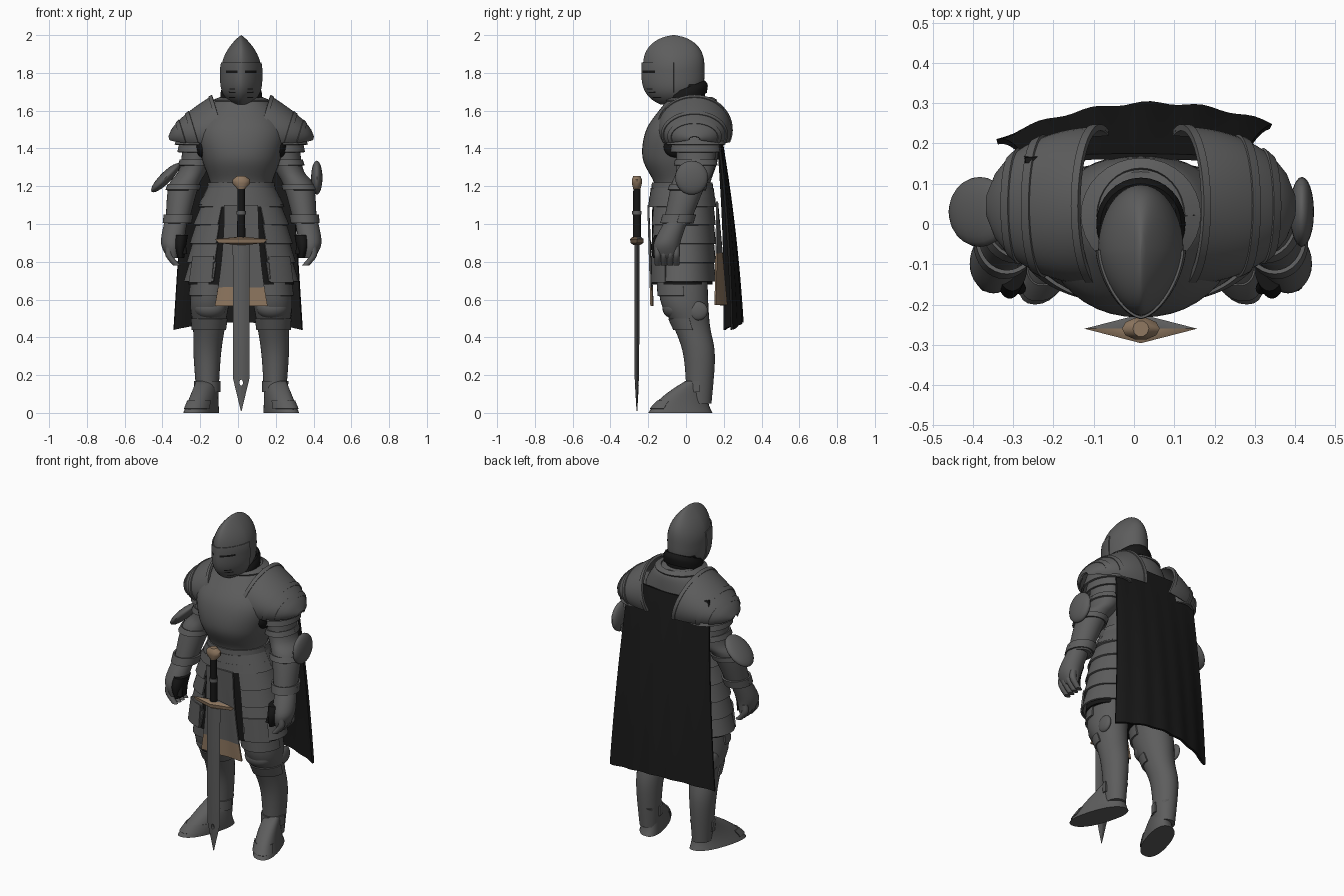
import bpy, bmesh
from math import sin, cos, pi, radians
from mathutils import Matrix, Vector

if "Cube" in bpy.data.objects:
    bpy.data.objects.remove(bpy.data.objects["Cube"])

MID = 0.017                  # the body's centre line
FULL, FRONT, OUTSIDE = (0, 360), (-180, 0), (-120, 120)
parts = []


def material(name, red, green, blue):
    mat = bpy.data.materials.new(name)
    mat.use_nodes = True
    mat.diffuse_color = (red, green, blue, 1)
    mat.node_tree.nodes["Principled BSDF"].inputs["Base Color"].default_value = mat.diffuse_color
    return mat


steel = material("steel", .11, .11, .11)
cloth = material("black cloth", .01, .01, .01)
mail = material("dark mail", .008, .008, .008)
tan = material("tan", .28, .19, .12)


def finish(name, bm, mats, thick=0, rule=None):
    """Turn a bmesh into a part; the rule picks a material from each face centre."""
    bmesh.ops.recalc_face_normals(bm, faces=bm.faces)
    if rule:
        for face in bm.faces:
            face.material_index = int(rule(face.calc_center_median()))
    mesh = bpy.data.meshes.new(name)
    bm.to_mesh(mesh)
    bm.free()
    for mat in mats:
        mesh.materials.append(mat)
    part = bpy.data.objects.new(name, mesh)
    bpy.context.collection.objects.link(part)
    if thick:
        plate = part.modifiers.new("plate", "SOLIDIFY")
        plate.thickness, plate.offset = thick, 0
    parts.append(part)
    return part


def smooth(keys, steps=6):
    """Smooth path through a few key rings, each (x, y, z, radius across, radius deep)."""
    keys = [Vector(key) for key in keys]
    keys = [keys[0], *keys, keys[-1]]
    path = []
    for before, a, b, after in zip(keys, keys[1:], keys[2:], keys[3:]):
        leave, arrive = (b - before) / 2, (after - a) / 2
        for i in range(steps):
            t = i / steps
            path.append(a + leave * t + ((b - a) * 3 - leave * 2 - arrive) * t ** 2
                        + ((a - b) * 2 + leave + arrive) * t ** 3)
    return path + [keys[-1]]


def power(value, exponent):
    return abs(value) ** exponent * (1 if value > 0 else -1)


def loft(name, rings, mats=(steel,), s=1, n=32, e=1, nose=None, arc=None,
         upright=False, tilt=0, skew=0, thick=0, rule=None):
    """Skin over oval rings; an arc in degrees leaves the skin open."""
    bm = bmesh.new()
    rows = []
    start, stop = arc or FULL
    count = n + 1 if arc else n
    for x, y, z, across, deep in rings:
        row = []
        for i in range(count):
            angle = radians(start + (stop - start) * i / n)
            bend = nose if nose and sin(angle) < 0 else e
            u, v = across * power(cos(angle), bend), deep * power(sin(angle), bend)
            if upright:
                point = (MID + s * (x + skew * v), y + u, z + v)
            else:
                point = (MID + s * (x + u + skew * v), y + v, z + tilt * v)
            row.append(bm.verts.new(point))
        rows.append(row)
    for row, following in zip(rows, rows[1:]):
        for i in range(n):
            j = (i + 1) % count
            bm.faces.new((row[i], row[j], following[j], following[i]))
    if not arc:
        bm.faces.new(rows[0])
        bm.faces.new(rows[-1])
    return finish(name, bm, mats, thick, rule)


def ring_at(path, z, scale):
    """Ring of a descending path at a height, scaled about its centre."""
    for a, b in zip(path, path[1:]):
        if b.z <= z <= a.z:
            ring = a + (b - a) * ((a.z - z) / (a.z - b.z))
            return (*ring[:3], ring[3] * scale, ring[4] * scale)


def band(name, path, z, drop, grow=1.04, flare=1.1, arc=FULL, thick=.01, **kw):
    """Armour plate wrapped round a body path."""
    return loft(name, [ring_at(path, z, grow), ring_at(path, z - drop, flare)],
                arc=arc, thick=thick, **kw)


def ball(name, s, loc, size, mat=steel, lean=0):
    bm = bmesh.new()
    bmesh.ops.create_uvsphere(bm, u_segments=24, v_segments=12, radius=1)
    turn = Matrix.Rotation(lean, 3, "Y")
    centre = Vector((MID + s * loc[0], loc[1], loc[2]))
    for vert in bm.verts:
        vert.co = turn @ (vert.co * Vector(size)) + centre
    return finish(name, bm, [mat])


def sheet(name, shape, mats, thick=.01, rule=None, n=32):
    """Cloth grid; shape takes u from -1 to 1 across and v from 0 to 1 downward."""
    bm = bmesh.new()
    grid = [[bm.verts.new(shape(2 * i / n - 1, j / n)) for i in range(n + 1)] for j in range(n + 1)]
    for row, below in zip(grid, grid[1:]):
        for i in range(n):
            bm.faces.new((row[i], row[i + 1], below[i + 1], below[i]))
    finish(name, bm, mats, thick, rule)


def steps(first, last, n):
    return [first + (last - first) * i / n for i in range(n + 1)]


# Helmet: egg profile, pointed at the front, narrowing to a comb
def helmet_ring(t, scale=1):
    d = abs(2 * t - 1)
    across = (1 - d ** (4 if t < .5 else 2)) ** .9
    deep = (1 - d ** 3) ** .6
    return 0, -.065, 1.62 + .38 * t, .106 * scale * across, .163 * scale * deep


def slits(c):
    side = abs(c.x - MID)
    eyes = abs(c.z - 1.805) < .007 and .02 < side < .075
    breaths = 1.66 < c.z < 1.72 and .03 < side < .06 and sin(c.z * 400) > .6
    return eyes or breaths


loft("helmet", [helmet_ring(t) for t in steps(.04, .999, 40)], n=40, nose=1.25)
loft("visor", [helmet_ring(t, 1.03) for t in steps(.04, .62, 40)], [steel, mail], n=40,
     nose=1.25, arc=FRONT, thick=.006, rule=slits)

# Neck and tilted mail collar
loft("neck", [(0, .01, z, .09, .09) for z in (1.74, 1.6)], [mail])
loft("mail_collar", smooth([(0, 0, 1.72, .1, .1), (0, 0, 1.69, .11, .115), (0, 0, 1.65, .11, .11)]),
     [mail], tilt=.4)

# Cuirass
torso = smooth([(0, .02, 1.67, .1, .11), (0, .02, 1.63, .16, .14), (0, -.02, 1.5, .235, .19),
                (0, -.03, 1.35, .21, .2), (0, -.02, 1.22, .165, .15), (0, -.02, 1.15, .17, .15)])
loft("cuirass", torso, n=40, e=.92)
band("gorget_rim", torso, 1.668, .015)
band("waist_flange", torso, 1.22, .04, flare=1.08)

# Mail skirt, hip bands and overlapping skirt plates
skirt = smooth([(0, -.02, 1.2, .165, .155), (0, -.02, 1, .23, .16), (0, -.02, .68, .28, .16)])
loft("mail_skirt", skirt, [mail], e=.9)
band("hip_band", skirt, 1.19, .1)
band("belt", skirt, 1.14, .04, 1.08, 1.1)
for i in range(4):
    band(f"skirt_plate_{i + 1}", skirt, 1.1 - i / 10, .105, 1.02, 1.08, (-63, 243), n=48, e=.9)

# Front cloth with tan hem, and the rounded one behind
sheet("front_cloth", lambda u, v: (MID + u * (.09 + .05 * v * v), -.2 + .02 * v + .004 * v * sin(5 * u),
                                   1.1 - .535 * v), [steel, tan], rule=lambda c: c.z < .66)
sheet("back_cloth", lambda u, v: (MID + u * .15, .165 + .06 * v * (1 - u * u) - .01 * v, 1.12 - .55 * v),
      [steel, tan], rule=lambda c: c.z < .85)


# Shoulder dome: slopes from the neck edge to the outer edge
def shoulder_ring(t, scale=1):
    return (.1 + .28 * t, .045, 1.5 - .05 * t,
            .192 * scale * (1 - t * t) ** .5, .175 * scale * (1 - t) ** .6)


arm = smooth([(.2, .05, 1.53, .1, .11), (.25, .05, 1.3, .075, .1),
              (.305, .01, 1.2, .08, .09), (.34, -.05, 1, .06, .07)])
hand = smooth([(.345, -.05, 1.02, .06, .06), (.365, -.1, .9, .06, .07), (.36, -.1, .82, .03, .06)])
palm = [(x - .04, y - .02, z, across * .6, deep * .9) for x, y, z, across, deep in hand[4:]]
leg = smooth([(.13, -.02, .85, .11, .13), (.165, -.01, .6, .105, .127), (.17, .03, .46, .085, .097),
              (.18, .07, .3, .072, .083), (.178, .07, .05, .055, .065)])
shoe = [(.212 - .03 * t, .1 * t * t - .03, .17 * t, .075 - .025 * t, .17 - .1 * t)
        for t in steps(0, 1, 8)]

for s, side in ((1, "left"), (-1, "right")):
    # Shoulder plates
    for name, first, last, scale in (("pauldron", 0, .99, 1), ("inner_shoulder_rim", 0, .07, 1.03),
                                     ("middle_shoulder_rim", .5, .58, 1.04),
                                     ("outer_shoulder_rim", .72, .8, 1.05)):
        loft(f"{side}_{name}", [shoulder_ring(t, scale) for t in steps(first, last, 12)], s=s,
             upright=True, skew=.3, arc=(-22, 202), thick=.01)
    band(f"{side}_upper_shoulder_plate", arm, 1.5, .08, 1.2, 1.45, OUTSIDE, s=s)
    band(f"{side}_lower_shoulder_plate", arm, 1.44, .06, 1.15, 1.25, OUTSIDE, s=s)
    ball(f"{side}_armpit_mail", s, (.2, -.05, 1.41), (.04, .07, .06), mail)

    # Arm, elbow and gauntlet
    loft(f"{side}_arm", arm, s=s)
    band(f"{side}_upper_elbow_band", arm, 1.34, .03, s=s)
    band(f"{side}_lower_elbow_band", arm, 1.21, .03, s=s)
    lean = 0 if s > 0 else pi / 4
    ball(f"{side}_elbow_guard", s, (.4, .03, 1.245), (.03, .087, .09 + .015 * (s < 0)), lean=lean)
    band(f"{side}_gauntlet_cuff", arm, 1.05, .045, 1.12, 1.18, s=s)
    loft(f"{side}_hand", hand, s=s)
    loft(f"{side}_palm_mail", palm, [mail], s=s)
    for i in range(4):
        y = .033 * i - .15
        loft(f"{side}_finger_{i + 1}", smooth([(.38, y, .88, .02, .018), (.38, y, .83, .02, .018),
                                               (.34, y, .78, .02, .015)]), s=s, n=12)
    loft(f"{side}_thumb", smooth([(.32, -.13, .93, .02, .02), (.3, -.16, .84, .015, .015)]),
         [mail], s=s, n=12)

    # Leg plates
    loft(f"{side}_leg", leg, s=s)
    band(f"{side}_hip_plate", skirt, .83, .14, 1.1, 1.1, (-62, -28), s=s, e=.9)
    band(f"{side}_thigh_plate", leg, .7, .08, 1.02, 1.05, arc=FRONT, s=s)
    ball(f"{side}_knee_guard", s, (.165, -.055, .555), (.085, .07, .06))
    ball(f"{side}_knee_wing", s, (.25, .065, .54), (.02, .05, .05))
    band(f"{side}_greave_rim", leg, .5, .06, 1.01, 1.04, arc=FRONT, s=s)
    band(f"{side}_ankle_plate", leg, .17, .06, 1.03, 1.08, arc=FRONT, s=s)

    # Shoe, turned outward at the toe
    loft(f"{side}_shoe", shoe, s=s, skew=-.3, e=.85)
    toe = [(x, y, z, across * 1.03, deep * 1.02) for x, y, z, across, deep in shoe[1:4]]
    loft(f"{side}_toe_cap", toe, s=s, skew=-.3, e=.85, arc=(-150, -30), thick=.006)


# Cape with soft folds
def drape(u, v):
    depth = (.168 + .19 * v - .065 * v * v - u * u * (.01 + .06 * v)
             + .02 * u * v + .004 * v * sin(16 * u))
    return u * (.27 + .07 * v), depth, 1.55 + .02 * u * u - v * (1.07 + .06 * u * u)


sheet("cape", drape, [cloth], thick=.014)


# Sword standing point down before the body
def sword(name, profile, mats, **kw):
    return loft(name, [(0, -.26, *ring) for ring in profile], mats, **kw)


blade = sword("sword_blade", [(.91, .045, .014), (.18, .043, .012), (.01, .002, .002)], [steel], n=8, e=1.6)
sword("sword_guard", [(.89, .04, .02), (.9, .12, .034), (.92, .14, .036), (.93, .04, .025)],
      [tan, steel], n=4, rule=lambda c: c.z > .92 and c.y > -.26)
sword("sword_grip", [(.92, .022, .022), (1.2, .019, .019)], [mail], n=16)
sword("grip_ring", [(z, .025, .025) for z in (1.05, 1.07)], [steel], n=16)
sword("sword_pommel", [(1.185, .02, .02), (1.215, .047, .028), (1.235, .047, .028), (1.255, .02, .02)],
      [tan], n=10)

# Hole near the point
cutter = ball("blade_hole_cutter", 1, (0, -.26, .16), (.009, .1, .016))
cutter.hide_render = True
hole = blade.modifiers.new("hole", "BOOLEAN")
hole.operation, hole.object = "DIFFERENCE", cutter
parts.remove(cutter)

# Apply the modifiers and shade smooth with crisp plate edges
bpy.ops.object.select_all(action="DESELECT")
for part in parts:
    part.select_set(True)
bpy.context.view_layer.objects.active = parts[0]
bpy.ops.object.convert(target="MESH")
bpy.ops.object.shade_smooth_by_angle(angle=radians(40))
bpy.data.objects.remove(cutter)
